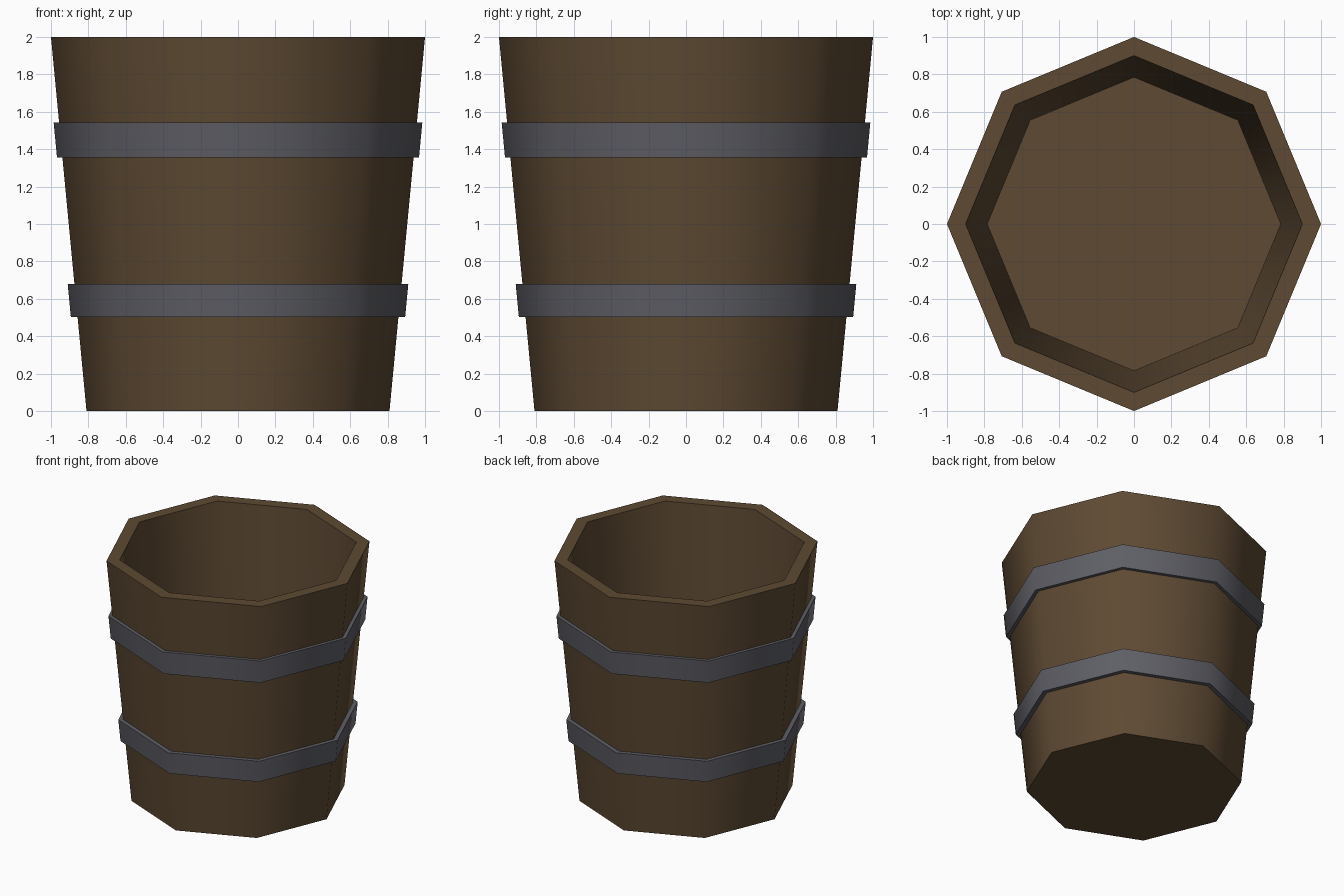
import bpy, bmesh, math

if "Cube" in bpy.data.objects:
    bpy.data.objects.remove(bpy.data.objects["Cube"])

SIDES = 8


def material(name, rgb):
    m = bpy.data.materials.new(name)
    m.diffuse_color = (*rgb, 1.0)
    m.use_nodes = True
    m.node_tree.nodes["Principled BSDF"].inputs["Base Color"].default_value = m.diffuse_color
    return m


wood = material("dark_wood", (0.112, 0.068, 0.033))
iron = material("dark_iron", (0.112, 0.113, 0.132))


def lathe(name, profile, mat, closed=False, caps=False):
    """Turn a (radius, z) profile into an eight-sided shell."""
    bm = bmesh.new()
    rings = []
    for r, z in profile:
        rings.append([bm.verts.new((r * math.cos(2 * math.pi * i / SIDES),
                                    r * math.sin(2 * math.pi * i / SIDES), z))
                      for i in range(SIDES)])
    pairs = list(zip(rings, rings[1:]))
    if closed:
        pairs.append((rings[-1], rings[0]))
    for a, b in pairs:
        for i in range(SIDES):
            j = (i + 1) % SIDES
            bm.faces.new((a[i], a[j], b[j], b[i]))
    if caps:
        bm.faces.new(rings[0])
        bm.faces.new(rings[-1])
    bmesh.ops.recalc_face_normals(bm, faces=bm.faces)
    mesh = bpy.data.meshes.new(name)
    bm.to_mesh(mesh)
    bm.free()
    mesh.materials.append(mat)
    # smooth around the sides, sharp at rims
    mesh.polygons.foreach_set("use_smooth", [True] * len(mesh.polygons))
    mesh.set_sharp_from_angle(angle=math.radians(50))
    obj = bpy.data.objects.new(name, mesh)
    bpy.context.collection.objects.link(obj)
    return obj


def wall(z):
    """Outer radius of the tapered bucket at height z."""
    return 0.81 + 0.095 * z


# Bucket: outer wall, rim, inner wall and floor
lathe("bucket_body", [(wall(0), 0), (wall(2), 2), (0.9, 2), (0.785, 0.12)],
      wood, caps=True)

# Two hoops following the taper
for name, z0, z1, t in (("lower_hoop", 0.502, 0.68, 0.036),
                        ("upper_hoop", 1.355, 1.543, 0.029)):
    lathe(name, [(wall(z0) - 0.008, z0), (wall(z0) + t, z0),
                 (wall(z1) + t, z1), (wall(z1) - 0.008, z1)],
          iron, closed=True)
